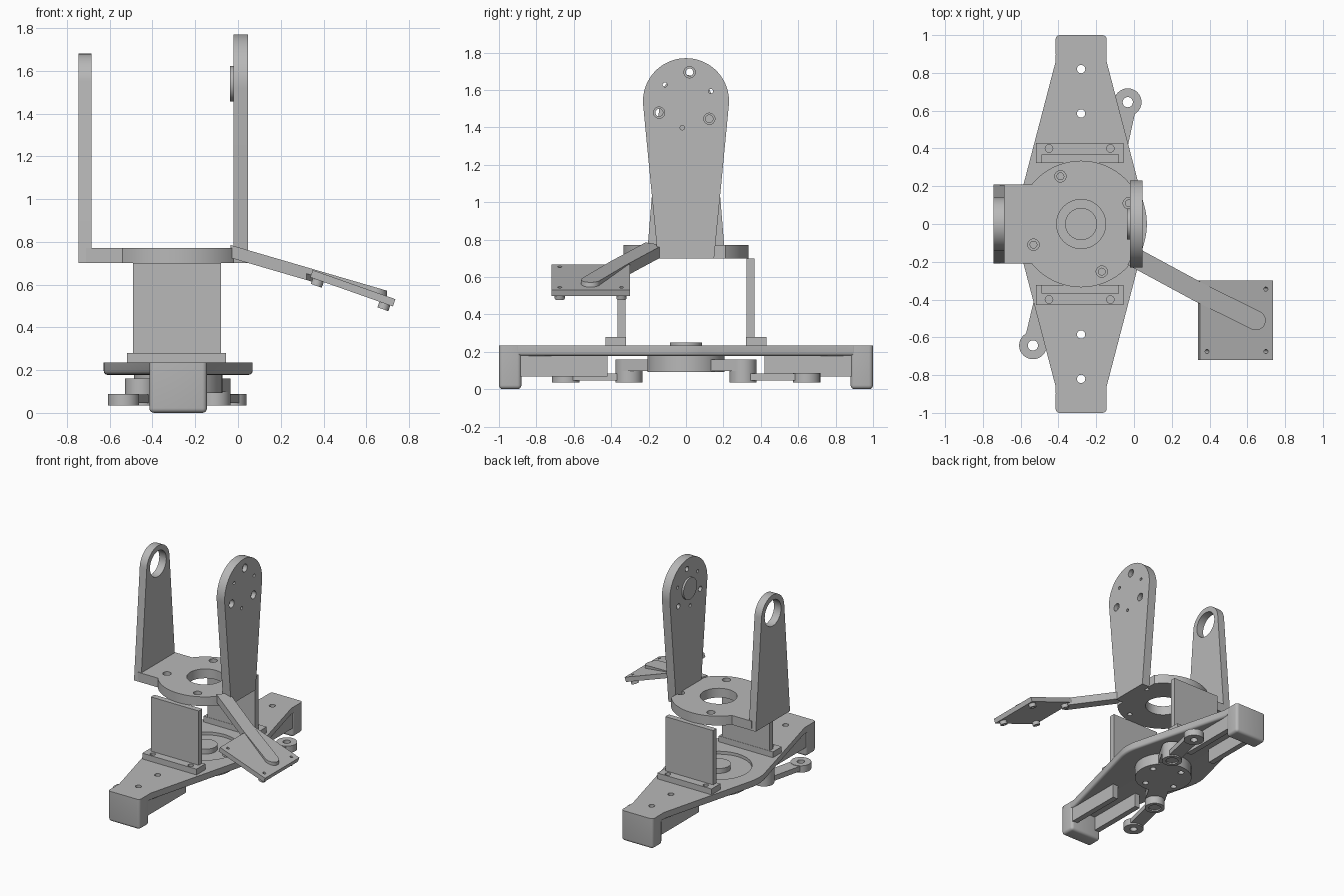
import bpy, bmesh, math
from mathutils import Vector

old = bpy.data.objects.get("Cube")
if old:
    bpy.data.objects.remove(old, do_unlink=True)

grey = bpy.data.materials.new("machined grey")
grey.use_nodes = True
grey.diffuse_color = (0.48, 0.48, 0.48, 1)
grey.node_tree.nodes["Principled BSDF"].inputs["Base Color"].default_value = (0.48, 0.48, 0.48, 1)

CX = -0.28          # turning axis of the base
TOP = 0.235         # top of the base plate


def arc(c, r, start, end, n=24):
    return [(c[0] + r * math.cos(math.radians(start + (end - start) * i / n)),
             c[1] + r * math.sin(math.radians(start + (end - start) * i / n))) for i in range(n + 1)]


def circle(c, r, n=48):
    return arc(c, r, 0, 360, n)[:-1]


def rect(x0, x1, y0, y1):
    return [(x0, y0), (x1, y0), (x1, y1), (x0, y1)]


def capsule(a, b, ra, rb=None):
    """Outline around two points with round ends."""
    ang = math.degrees(math.atan2(b[1] - a[1], b[0] - a[0]))
    return arc(b, rb or ra, ang - 90, ang + 90) + arc(a, ra, ang + 90, ang + 270)


def prism(name, outline, lo, hi, axis="z", bevel=0):
    """Extrude an outline along z or x; bevel rounds sharp edges below the top."""
    bm = bmesh.new()
    place = (lambda p, h: (p[0], p[1], h)) if axis == "z" else (lambda p, h: (h, p[0], p[1]))
    rings = [[bm.verts.new(place(p, h)) for p in outline] for h in (lo, hi)]
    for ring in rings:
        bm.faces.new(ring)
    n = len(outline)
    for i in range(n):
        j = (i + 1) % n
        bm.faces.new((rings[0][i], rings[0][j], rings[1][j], rings[1][i]))
    bmesh.ops.recalc_face_normals(bm, faces=bm.faces)
    if bevel:
        edges = [e for e in bm.edges if e.calc_face_angle() > 0.5
                 and min(v.co.z for v in e.verts) < hi - 1e-4]
        bmesh.ops.bevel(bm, geom=edges, offset=bevel, segments=4, profile=0.5, affect="EDGES")
    mesh = bpy.data.meshes.new(name)
    bm.to_mesh(mesh)
    bm.free()
    mesh.materials.append(grey)
    ob = bpy.data.objects.new(name, mesh)
    bpy.context.collection.objects.link(ob)
    return ob


def drill(ob, holes, r, lo, hi, axis="z"):
    """Cut round holes of one radius into a part."""
    for c in holes:
        cutter = prism("cutter", circle(c, r, 32), lo, hi, axis)
        mod = ob.modifiers.new("hole", "BOOLEAN")
        mod.operation, mod.solver, mod.object = "DIFFERENCE", "EXACT", cutter
        bpy.context.view_layer.objects.active = ob
        bpy.ops.object.modifier_apply(modifier=mod.name)
        bpy.data.objects.remove(cutter, do_unlink=True)


def around(c, r, start, n):
    return arc(c, r, start, start + 360, n)[:-1]


# Base plate: long tapered plate, widest around the axis
mid = (CX, 0)
outline = ([(CX + 0.135, -0.91), (CX + 0.135, -0.86)] + arc(mid, 0.348, -14.7, 14.7, 12)
           + [(CX + 0.135, 0.86), (CX + 0.135, 0.91)])
outline += [(2 * CX - x, -y) for x, y in outline]
base = prism("base_plate", outline, 0.178, TOP, bevel=0.018)
drill(base, [(CX, s * y) for s in (1, -1) for y in (0.585, 0.82)], 0.022, 0, 1)
drill(base, [mid], 0.235, 0.212, 1)

# Feet, underside ribs and panel supports at both ends
for side, s in (("back", 1), ("front", -1)):
    def strip(x0, x1, y0, y1):
        return rect(x0, x1, *sorted((s * y0, s * y1)))
    prism(side + "_foot", strip(CX - 0.135, CX + 0.135, 0.88, 1), 0, TOP, bevel=0.022)
    for part, x in (("left", CX + 0.105), ("right", CX - 0.105)):
        prism(f"{side}_{part}_rib", strip(x - 0.022, x + 0.022, 0.42, 0.89), 0.068, 0.19)
    flange = prism(side + "_panel_flange", strip(-0.52, -0.055, 0.322, 0.43), TOP - 0.005, 0.28)
    drill(flange, [(-0.45, s * 0.4), (-0.125, s * 0.4)], 0.02, 0, 1)
    prism(side + "_panel", strip(-0.49, -0.08, 0.324, 0.367), 0.27, 0.70)

# Rotor under the plate, its crank and the two links
prism("hub", circle(mid, 0.085), 0.17, 0.25)
rotor = prism("rotor", circle(mid, 0.207), 0.092, 0.2)
drill(rotor, around(mid, 0.15, 20, 4), 0.022, 0, 0.13)
crank_ends = [(CX + 0.172, 0.305), (CX - 0.175, -0.305)]
prism("crank", capsule(crank_ends[0], crank_ends[1], 0.073), 0.097, 0.16)
for side, a, b in (("back", crank_ends[0], (-0.033, 0.645)),
                   ("front", crank_ends[1], (-0.535, -0.643))):
    link = prism(side + "_link", capsule(a, b, 0.05), 0.046, 0.085)
    inner = prism(side + "_link_inner_eye", circle(a, 0.073), 0.035, 0.098)
    outer = prism(side + "_link_outer_eye", circle(b, 0.073), 0.035, 0.088)
    drill(inner, [a], 0.045, 0, 0.046)
    for part in (link, outer):
        drill(part, [b], 0.027, 0, 1)

# Turning platform: disc cut flat at one side, with a neck on the other
neck = math.degrees(math.asin(0.21 / 0.335))
outline = (arc(mid, 0.335, neck, 180 - neck, 32) + [(-0.71, 0.21), (-0.71, -0.21)]
           + arc(mid, 0.335, 180 + neck, 360 - neck, 32))
platform = prism("platform", outline, 0.70, 0.772)
drill(platform, [mid], 0.13, 0, 1)
bolts = around(mid, 0.275, 23.5, 4)
drill(platform, bolts, 0.03, 0.735, 1)
drill(platform, bolts, 0.018, 0, 1)

# Short upright with a bearing eye
AXLE = (0, 1.54)
short = prism("short_upright", [(-0.21, 0.70), (0.21, 0.70)] + arc(AXLE, 0.14, 5, 175, 32),
              -0.745, -0.685, "x")
drill(short, [AXLE], 0.1, -1, 0, "x")

# Tall upright with bolt pattern and inner boss
tall = prism("tall_upright", [(-0.15, 0.70), (0.15, 0.70)] + arc(AXLE, 0.23, -5.5, 185.5, 40),
             -0.022, 0.046, "x")
big = around(AXLE, 0.156, 83, 3)
drill(tall, big, 0.03, 0.012, 1, "x")
drill(tall, big, 0.02, -1, 1, "x")
drill(tall, around(AXLE, 0.143, 22, 3), 0.012, -1, 1, "x")
prism("axle_boss", circle(AXLE, 0.083), -0.037, -0.01, "x")

# Sloping side arm: a thick inner part, then a thin rounded tip on the tray
start, split, end = Vector((-0.01, -0.17)), Vector((0.345, -0.362)), Vector((0.645, -0.51))
n = (end - start).orthogonal().normalized() * 0.052
inner = prism("side_arm", [start + n, split + n, split - n, start - n], 0, 1)
tip = prism("side_arm_tip", capsule(split, end, 0.052), 0, 1)
for ob, depth in ((inner, 0.06), (tip, 0.03)):
    for v in ob.data.vertices:
        v.co.z = 0.775 - 0.292 * v.co.x - (depth if v.co.z < 0.5 else 0)

# Tilted tray with short standoffs below
tilt = math.radians(19.4)
half = 0.205
corners = [(x * 0.165, y * 0.165) for x in (-1, 1) for y in (-1, 1)]
tray = prism("tray", rect(-half, half, -0.21, 0.21), -0.036, 0)
drill(tray, corners, 0.011, -1, 1)
parts = [tray]
for i, c in enumerate(corners):
    post = prism(f"tray_standoff_{i + 1}", circle(c, 0.027, 24), -0.064, -0.036)
    drill(post, [c], 0.011, -1, 1)
    parts.append(post)
for ob in parts:
    ob.rotation_euler = (0, tilt, 0)
    ob.location = (0.543, -0.51, 0.6)

# Smooth the round walls, keep edges sharp
bpy.ops.object.select_all(action="DESELECT")
for ob in bpy.context.collection.objects:
    if ob.type == "MESH" and grey.name in ob.data.materials:
        ob.select_set(True)
        bpy.context.view_layer.objects.active = ob
bpy.ops.object.shade_smooth_by_angle(angle=math.radians(30))
